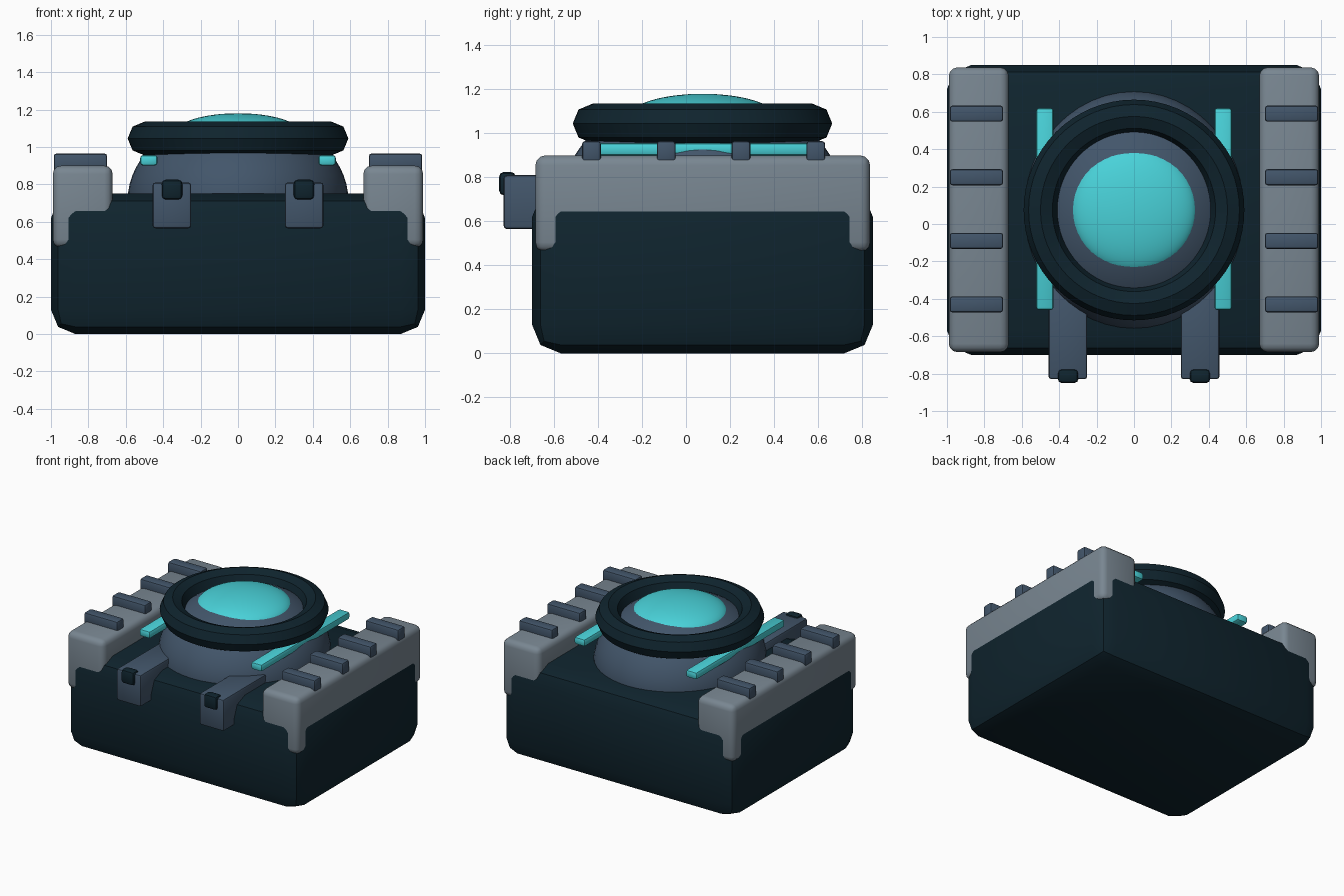
import bpy, math
from mathutils import Vector

if "Cube" in bpy.data.objects:
    bpy.data.objects.remove(bpy.data.objects["Cube"])


def material(name, rgb):
    m = bpy.data.materials.new(name)
    m.diffuse_color = (*rgb, 1)
    m.use_nodes = True
    m.node_tree.nodes["Principled BSDF"].inputs["Base Color"].default_value = m.diffuse_color
    return m


DARK = material("dark_navy", (0.0048, 0.0175, 0.027))
GREY = material("steel_grey", (0.19, 0.24, 0.285))
SLATE = material("slate_blue", (0.055, 0.092, 0.145))
TEAL = material("teal_glow", (0.066, 0.64, 0.69))
CY = 0.075  # depth of the lens axis


def finish(name, mat):
    ob = bpy.context.object
    ob.name = name
    ob.data.materials.append(mat)
    bpy.ops.object.shade_smooth_by_angle(angle=math.radians(35))
    return ob


def box(name, lo, hi, mat, bevel, segments=2):
    """Rounded box between two opposite corners."""
    lo, hi = Vector(lo), Vector(hi)
    bpy.ops.mesh.primitive_cube_add(size=1, location=(lo + hi) / 2)
    ob = bpy.context.object
    ob.scale = hi - lo
    bpy.ops.object.transform_apply(location=False, rotation=False, scale=True)
    mod = ob.modifiers.new("bevel", "BEVEL")
    mod.width, mod.segments = bevel, segments
    bpy.ops.object.modifier_apply(modifier="bevel")
    return finish(name, mat)


def ellipsoid(name, z, radii, mat):
    bpy.ops.mesh.primitive_uv_sphere_add(segments=48, ring_count=32, radius=1,
                                         location=(0, CY, z))
    bpy.context.object.scale = radii
    bpy.ops.object.transform_apply(location=False, rotation=False, scale=True)
    return finish(name, mat)


def side_box(name, side, x0, x1, y, z, mat, bevel, segments=2):
    """Box on the left (-1) or right (1) side."""
    xs = sorted((side * x0, side * x1))
    return box(name, (xs[0], y[0], z[0]), (xs[1], y[1], z[1]), mat, bevel, segments)


# Main housing
box("housing", (-1, -0.70, 0), (1, 0.85, 0.75), DARK, 0.13)

# Lens: bulging base, rim and glowing dome
ellipsoid("lens_base", 0.715, (0.59, 0.635, 0.46), SLATE)
bpy.ops.mesh.primitive_torus_add(major_segments=64, minor_segments=8,
                                 major_radius=0.5, minor_radius=0.09,
                                 location=(0, CY, 1.045))
finish("lens_rim", DARK)
ellipsoid("lens_dome", 1.075, (0.335, 0.335, 0.105), TEAL)

for side, label in ((-1, "left"), (1, "right")):
    # Side armour with ribs across the top
    side_box(f"{label}_shell", side, 0.67, 0.99, (-0.685, 0.837), (0.46, 0.90),
             GREY, 0.045, 3)
    for i in range(4):
        y = -0.43 + 0.34 * i
        side_box(f"{label}_rib_{i + 1}", side, 0.70, 0.985, (y - 0.043, y + 0.043),
                 (0.87, 0.965), SLATE, 0.014)
    # Light strip beside the lens
    side_box(f"{label}_light_strip", side, 0.43, 0.523, (-0.46, 0.62),
             (0.90, 0.957), TEAL, 0.016)
    # Front latch and its button
    side_box(f"{label}_latch", side, 0.25, 0.457, (-0.83, -0.30), (0.565, 0.81),
             SLATE, 0.016)
    side_box(f"{label}_latch_button", side, 0.297, 0.408, (-0.85, -0.775),
             (0.718, 0.825), DARK, 0.022)
